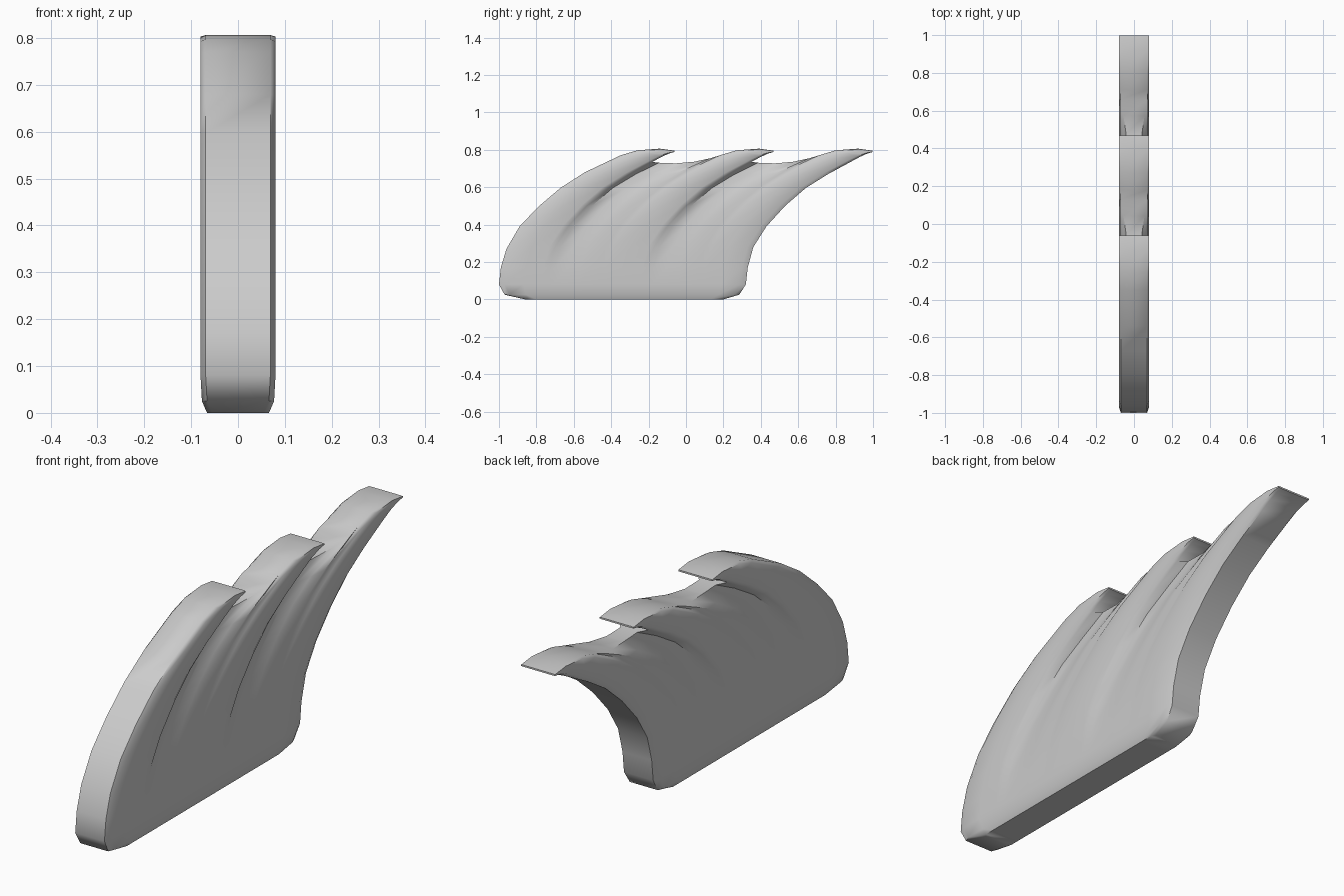
import bpy, bmesh

if "Cube" in bpy.data.objects:
    bpy.data.objects.remove(bpy.data.objects["Cube"])

# Leading edge of the first claw and trailing edge of the last claw (y, z), base to tip
FRONT = [(-.86, 0), (-.97, .025), (-1, .08), (-.99, .17), (-.96, .27), (-.89, .39),
         (-.79, .495), (-.67, .597), (-.54, .68), (-.35, .77), (-.26, .797),
         (-.14, .806), (-.062, .795)]
BACK = [(.2, 0), (.285, .025), (.32, .08), (.33, .17), (.36, .28), (.43, .39),
        (.53, .5), (.64, .595), (.76, .67), (.88, .735), (.93, .762),
        (.97, .78), (.998, .788)]
DEPTH = [0, 0, 0, .03, .3, .5, .7, .85, 1, 1, 1, 1, 1]   # groove strength per row
STEP, HALF, COUNT, WEB_TOP = .53, .08, 3, 9
CLAW_S = [0, .12, .5, .88, 1]
WEB = [(.1, .5), (.35, .48), (.62, .3), (.86, .09)]      # position across, groove depth

bm = bmesh.new()


def edge(side, claw, r):
    """Point on the leading or trailing edge of a claw."""
    table, home = (FRONT, 0) if side == 0 else (BACK, COUNT - 1)
    y, z = table[r]
    if claw != home and r < 2:        # inner edges stay straight at the base
        y = table[2][0]
    return y + (claw - home) * STEP, z


def add(a, b, s, x, r, sag=0):
    cut = .014 if r == 0 else .003 if r == 1 else 0
    return bm.verts.new((x - cut, a[0] + (b[0] - a[0]) * s,
                         a[1] + (b[1] - a[1]) * s - sag * 4 * s * (1 - s)))


# One side of the plate: claws joined by hollowed webs
rows = []
for r in range(len(FRONT)):
    row = []
    for c in range(COUNT):
        a, b = edge(0, c, r), edge(1, c, r)
        for s in CLAW_S:
            x = HALF
            if s in (0, 1):
                outer = (s == 0 and c == 0) or (s == 1 and c == COUNT - 1)
                x -= .011 * (1 if outer else DEPTH[r])
            row.append(add(a, b, s, x, r))
        if c < COUNT - 1:
            n = edge(0, c + 1, r)
            for s, d in WEB:
                if r <= WEB_TOP:
                    sag = {WEB_TOP: .022, WEB_TOP - 1: .008}.get(r, 0)
                    row.append(add(b, n, s, HALF * (1 - d * DEPTH[r]), r, sag))
                else:
                    row.append(None)
    rows.append(row)

for lo, hi in zip(rows, rows[1:]):
    for j in range(len(lo) - 1):
        quad = (lo[j], lo[j + 1], hi[j + 1], hi[j])
        if all(quad):
            # no face may span the open notch above a web
            bm.faces.new(quad)

# Mirror to the other side and close the rim along the outline
rim = [e for e in bm.edges if e.is_boundary]
faces = list(bm.faces)
twin = {v: bm.verts.new((-v.co.x, v.co.y, v.co.z)) for v in list(bm.verts)}
for f in faces:
    bm.faces.new([twin[v] for v in reversed(f.verts)])
for e in rim:
    p, q = e.verts
    bm.faces.new((p, q, twin[q], twin[p]))
bmesh.ops.recalc_face_normals(bm, faces=bm.faces)

mesh = bpy.data.meshes.new("claw_plate")
bm.to_mesh(mesh)
bm.free()
plate = bpy.data.objects.new("claw_plate", mesh)
bpy.context.collection.objects.link(plate)
bpy.context.view_layer.objects.active = plate
plate.select_set(True)
bpy.ops.object.shade_smooth_by_angle(angle=0.9)
